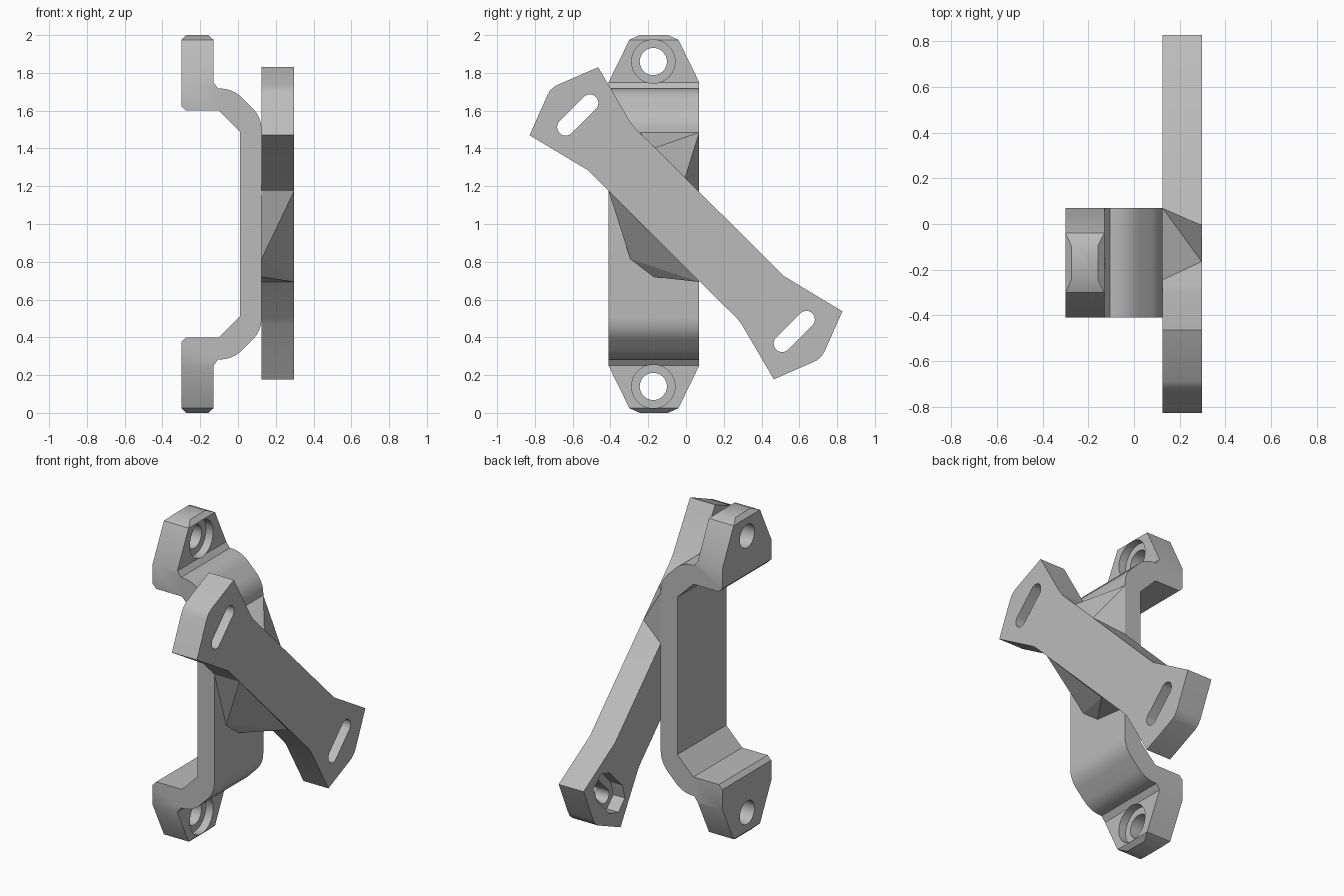
import bpy, bmesh, math
from mathutils import Vector

if "Cube" in bpy.data.objects:
    bpy.data.objects.remove(bpy.data.objects["Cube"], do_unlink=True)

grey = bpy.data.materials.new("plain grey")
grey.use_nodes = True
grey.diffuse_color = (0.5, 0.5, 0.5, 1)
grey.node_tree.nodes["Principled BSDF"].inputs["Base Color"].default_value = (0.5, 0.5, 0.5, 1)

MID_Y, FACE, FRONT = -0.17, 0.125, 0.297   # bracket centre line, arm back and front


def add_object(name, bm):
    bmesh.ops.recalc_face_normals(bm, faces=bm.faces)
    mesh = bpy.data.meshes.new(name)
    bm.to_mesh(mesh)
    bm.free()
    mesh.materials.append(grey)
    obj = bpy.data.objects.new(name, mesh)
    bpy.context.collection.objects.link(obj)
    return obj


def prism(name, points, direction):
    """Extrude a closed outline of 3D points along a direction."""
    bm = bmesh.new()
    face = bm.faces.new([bm.verts.new(p) for p in points])
    out = bmesh.ops.extrude_face_region(bm, geom=[face])
    bmesh.ops.translate(bm, vec=direction,
                        verts=[v for v in out["geom"] if isinstance(v, bmesh.types.BMVert)])
    return add_object(name, bm)


def side_prism(name, outline, x0, x1):
    return prism(name, [(x0, y, z) for y, z in outline], (x1 - x0, 0, 0))


def hull(name, points):
    bm = bmesh.new()
    for p in points:
        bm.verts.new(p)
    bmesh.ops.convex_hull(bm, input=bm.verts)
    bmesh.ops.dissolve_limit(bm, angle_limit=0.01, verts=bm.verts, edges=bm.edges)
    return add_object(name, bm)


def boolean(obj, tool, operation):
    """Apply a boolean and discard the tool."""
    mod = obj.modifiers.new("cut", "BOOLEAN")
    mod.object, mod.operation, mod.solver = tool, operation, "EXACT"
    graph = bpy.context.evaluated_depsgraph_get()
    mesh = bpy.data.meshes.new_from_object(obj.evaluated_get(graph))
    obj.modifiers.clear()
    obj.data = mesh
    bpy.data.objects.remove(tool, do_unlink=True)


def ring(cy, cz, radius, sides, start=0.0):
    return [(cy + radius * math.cos(start + math.tau * i / sides),
             cz + radius * math.sin(start + math.tau * i / sides)) for i in range(sides)]


def stretched(cy, cz, radius, sides, half):
    """Regular polygon pulled apart along the rising diagonal."""
    turn = -math.pi / 4 + (math.pi / sides if sides > 6 else 0)
    pts = []
    for y, z in ring(0, 0, radius, sides, turn):
        along = y + z
        shift = half if along > 1e-6 else -half
        if abs(along) < 1e-6:        # points on the split line get one copy per side
            order = (-half, half) if y > z else (half, -half)
            pts += [(cy + y + s, cz + z + s) for s in order]
        else:
            pts.append((cy + y + shift, cz + z + shift))
    return pts


def fillet(start, corner, end, steps=8):
    a, b, c = Vector(start), Vector(corner), Vector(end)
    return [tuple(a.lerp(b, t / steps).lerp(b.lerp(c, t / steps), t / steps))
            for t in range(steps + 1)]


# Bracket: bent strip profile, trimmed by the tapered tab outline
half = [(0.01, 1.49), (-0.10, 1.60), (-0.275, 1.60), (-0.30, 1.625), (-0.30, 1.975),
        (-0.275, 2.0), (-0.158, 2.0), (-0.13, 1.975), (-0.13, 1.75), (-0.105, 1.717)]
half += fillet((-0.097, 1.717), (-0.027, 1.717), (0.022, 1.668))
half += fillet((0.075, 1.615), (FACE, 1.565), (FACE, 1.495))
profile = half + [(x, 2 - z) for x, z in reversed(half)]
bracket = prism("bracket", [(x, MID_Y - 0.24, z) for x, z in profile], (0, 0.48, 0))

quarter = [(0.24, 1.75), (0.13, 1.975), (0.075, 2.0)]
top = quarter + [(-y, z) for y, z in reversed(quarter)]
outline = [(MID_Y + y, z) for y, z in top + [(y, 2 - z) for y, z in reversed(top)]]
boolean(bracket, side_prism("tab_trim", outline, -0.5, 0.5), "INTERSECT")

# Screw holes with counterbores
for z in (0.14, 1.86):
    for radius, start in ((0.072, -0.5), (0.115, -0.18)):
        boolean(bracket, side_prism("hole", ring(MID_Y - 0.003, z, radius, 40), start, 0), "DIFFERENCE")

# Diagonal arm: half outline repeated by a half turn
arm_half = [(-0.52, 1.285), (-0.828, 1.47), (-0.735, 1.68), (-0.717, 1.71), (-0.69, 1.732),
            (-0.465, 1.83), (-0.295, 1.54), (-0.27, 1.508)]
CZ = 1.004
arm_outline = arm_half + [(-y, 2 * CZ - z) for y, z in arm_half]
arm = side_prism("diagonal_arm", arm_outline, FACE, FRONT)

# Slots with nut recesses on the back of the arm
for s in (-1, 1):
    cy, cz = s * 0.573, CZ - s * 0.573
    boolean(arm, side_prism("slot", stretched(cy, cz, 0.045, 32, 0.064), 0, 0.5), "DIFFERENCE")
    boolean(arm, side_prism("nut_recess", stretched(cy, cz, 0.09, 6, 0.064), 0, 0.205), "DIFFERENCE")

# Gussets joining the arm to the bracket
low = hull("lower_gusset", [
    (FRONT, -0.41, 1.175), (FRONT, 0.07, 0.693), (FACE, -0.41, 1.175), (FACE, 0.07, 0.693),
    (FACE, -0.295, 0.815), (FACE, -0.17, 0.72)])
high = hull("upper_gusset", [
    (FRONT, -0.165, 1.403), (FRONT, -0.005, 1.245), (FACE, -0.245, 1.485),
    (FACE, 0.07, 1.485), (FACE, 0.07, 1.17)])

# Smooth the bends and holes, keep sharp edges
bpy.ops.object.select_all(action="DESELECT")
for obj in (bracket, arm):
    obj.select_set(True)
bpy.context.view_layer.objects.active = bracket
bpy.ops.object.shade_smooth_by_angle(angle=math.radians(30))
